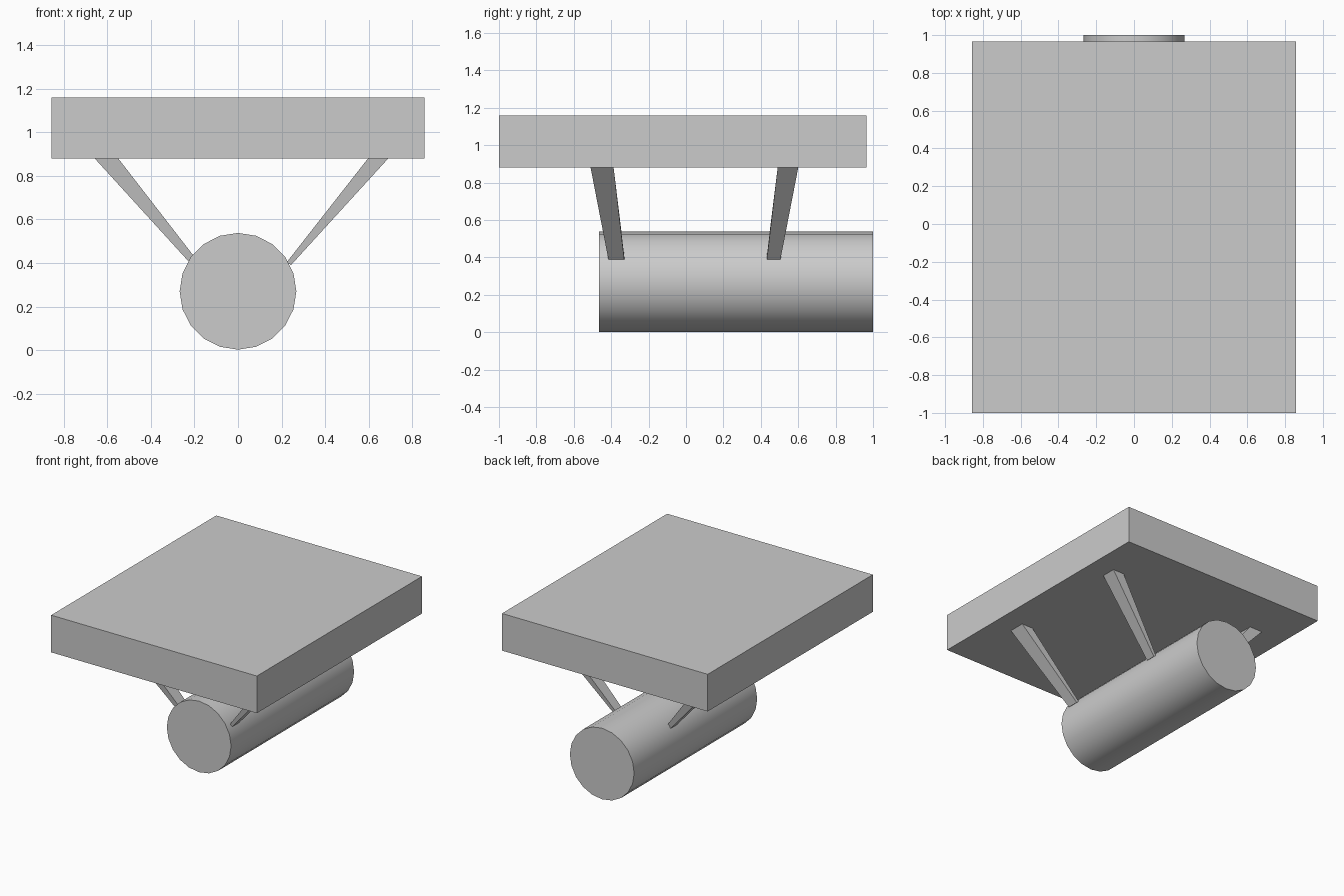
import bpy, bmesh, math

if "Cube" in bpy.data.objects:
    bpy.data.objects.remove(bpy.data.objects["Cube"])


def mesh_object(name, bm):
    bmesh.ops.recalc_face_normals(bm, faces=bm.faces)
    me = bpy.data.meshes.new(name)
    bm.to_mesh(me)
    bm.free()
    ob = bpy.data.objects.new(name, me)
    bpy.context.collection.objects.link(ob)
    return ob


def strut(name, outline, y_bottom, y_top):
    """Tapered bar: outline is (x, z) outer/inner bottom, then inner/outer top."""
    bm = bmesh.new()
    spans = (y_bottom, y_bottom, y_top, y_top)
    near, far = [[bm.verts.new((x, s[i], z)) for (x, z), s in zip(outline, spans)]
                 for i in (0, 1)]
    bm.faces.new(near)
    bm.faces.new(far)
    for i in range(4):
        j = (i + 1) % 4
        bm.faces.new((near[i], near[j], far[j], far[i]))
    return mesh_object(name, bm)


# Flat slab on top
bpy.ops.mesh.primitive_cube_add(size=1, location=(0, -0.017, 1.02))
slab = bpy.context.object
slab.name = "top_slab"
slab.scale = (1.715, 1.966, 0.28)

# Drum lying along y, 20 sides with a corner at the top
bpy.ops.mesh.primitive_cylinder_add(vertices=20, radius=0.268, depth=1.465,
                                    location=(0, 0.2675, 0.27),
                                    rotation=(math.pi / 2, 0, 0))
drum = bpy.context.object
drum.name = "drum"
bpy.ops.object.shade_smooth_by_angle(angle=math.radians(40))

# Four splayed struts between drum and slab
outlines = {
    "right": [(0.243, 0.39), (0.225, 0.405), (0.597, 0.88), (0.69, 0.88)],
    "left": [(-0.216, 0.395), (-0.19, 0.415), (-0.55, 0.88), (-0.658, 0.88)],
}
spans = {
    "front": ((-0.415, -0.33), (-0.51, -0.387)),
    "rear": ((0.432, 0.505), (0.49, 0.60)),
}
for side, outline in outlines.items():
    for end, (y_bottom, y_top) in spans.items():
        strut(f"{end}_{side}_strut", outline, y_bottom, y_top)
